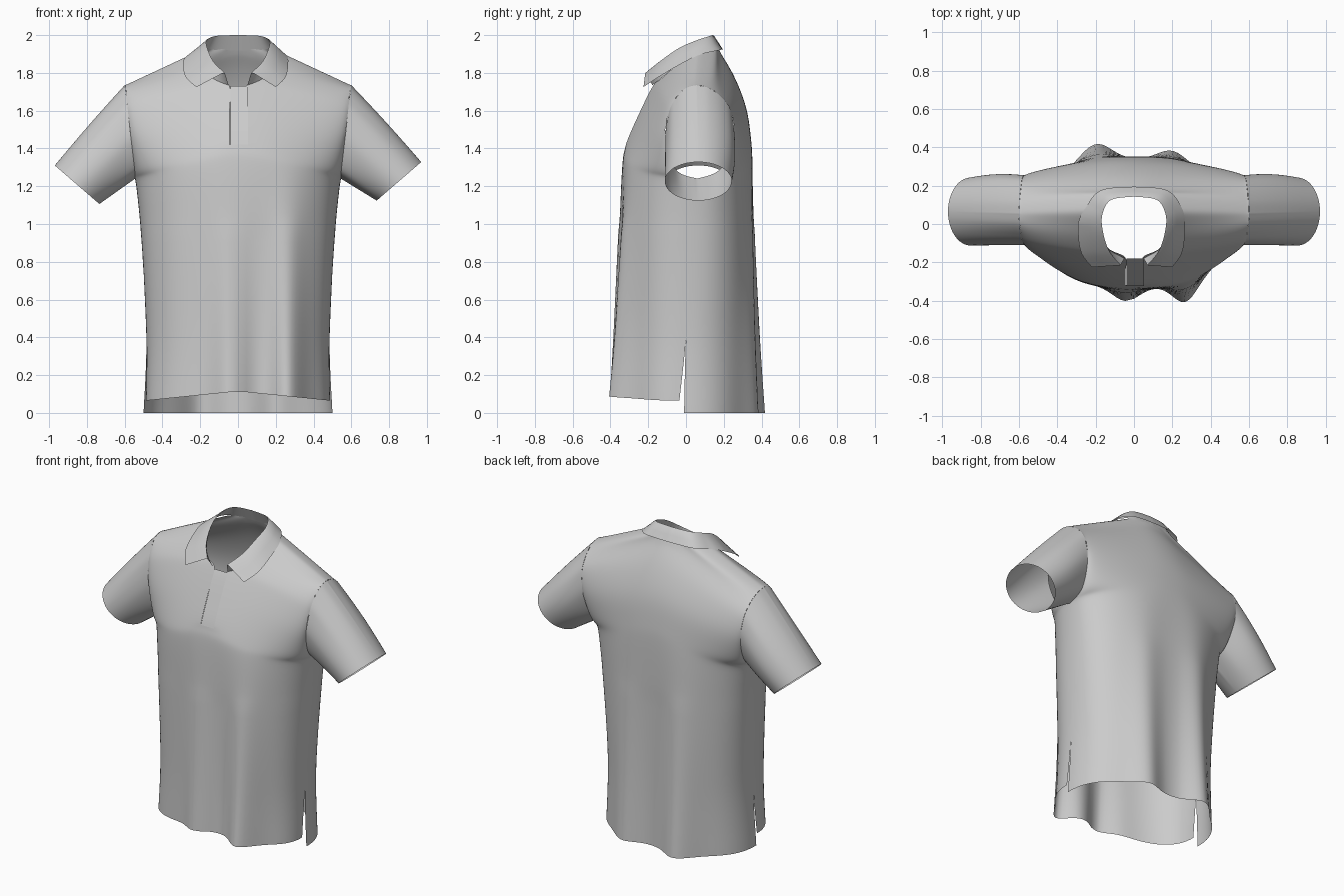
import bpy, bmesh, math
from mathutils import Vector

if "Cube" in bpy.data.objects:
    bpy.data.objects.remove(bpy.data.objects["Cube"])

K, N = 8, 30      # steps between key rows, columns per half panel


def smooth_path(pts, k=K):
    """Catmull-Rom curve through the key points."""
    p = [Vector(q) for q in pts]
    p = [p[0]] + p + [p[-1]]
    out = []
    for i in range(1, len(p) - 2):
        a, b, c, d = p[i - 1:i + 3]
        for s in range(k):
            t = s / k
            out.append(0.5 * (2 * b + (c - a) * t + (2 * a - 5 * b + 4 * c - d) * t * t
                              + (3 * b - a - 3 * c + d) * t ** 3))
    return out + [p[-2]]


def add_grid(bm, rows, skip=lambda r, c: False):
    vs = [[bm.verts.new(p) for p in row] for row in rows]
    for r in range(len(vs) - 1):
        for c in range(len(vs[0]) - 1):
            if not skip(r, c):
                bm.faces.new((vs[r][c], vs[r][c + 1], vs[r + 1][c + 1], vs[r + 1][c]))


def finish(name, bm, weld=0.0005, relax=0):
    bmesh.ops.remove_doubles(bm, verts=bm.verts, dist=weld)
    bmesh.ops.delete(bm, geom=[v for v in bm.verts if not v.link_faces], context='VERTS')
    inner = [v for v in bm.verts if v.co.z > 1.0 and not v.is_boundary]
    for _ in range(relax):
        bmesh.ops.smooth_vert(bm, verts=inner, factor=0.5,
                              use_axis_x=True, use_axis_y=True, use_axis_z=True)
    bmesh.ops.recalc_face_normals(bm, faces=bm.faces)
    me = bpy.data.meshes.new(name)
    bm.to_mesh(me)
    bm.free()
    ob = bpy.data.objects.new(name, me)
    bpy.context.collection.objects.link(ob)
    return ob


def gauss(x, c, w):
    return math.exp(-((x - c) / w) ** 2)


def front_fold(x):
    return -0.078 * gauss(x, -0.04, 0.095) - 0.115 * gauss(x, 0.27, 0.09)


def back_fold(x):
    return 0.09 * gauss(x, -0.2, 0.11) + 0.055 * gauss(x, 0.2, 0.1)


# Key rows: inner edge (placket / neckline) and outer edge (side seam / armhole)
C = 0.045
front_in = [(C, -.33, .11), (C, -.33, .4), (C, -.335, .9), (C, -.337, 1.3), (C, -.318, 1.42),
            (C, -.25, 1.58), (C, -.175, 1.73), (.13, -.13, 1.77), (.19, -.05, 1.84), (.21, .06, 1.92)]
front_out = [(.487, -.035, .065), (.485, 0, .4), (.51, .03, .9), (.545, .06, 1.24), (.547, -.05, 1.285),
             (.565, -.107, 1.44), (.582, -.09, 1.59), (.59, -.05, 1.67), (.597, .0, 1.72), (.6, .055, 1.735)]
back_in = [(C, .34, 0), (C, .34, .4), (C, .345, .9), (C, .352, 1.3), (C, .345, 1.45),
           (C, .32, 1.62), (C, .255, 1.79), (C, .178, 1.918), (.15, .155, 1.923), (.21, .06, 1.92)]
back_out = [(.5, -.01, 0), (.485, 0, .4), (.51, .03, .9), (.545, .06, 1.24), (.55, .18, 1.29),
            (.567, .25, 1.45), (.582, .24, 1.59), (.59, .19, 1.67), (.597, .12, 1.72), (.6, .055, 1.735)]
power = [(p, 0, 0) for p in (2.3, 2.3, 2.3, 2.2, 2.0, 1.8, 1.65, 1.45, 1.3, 1.1)]


def outer_edge(pts):
    return smooth_path(pts[:4]) + smooth_path(pts[3:])[1:]


def panel(bm, inn, out, fold, open_row):
    rows = []
    for a, b, p in zip(smooth_path(inn), outer_edge(out), smooth_path(power)):
        p = p.x
        half = []
        for j in range(N + 1):
            t = math.sin(j / N * math.pi / 2)
            q = a.lerp(b, t)
            q.y = b.y + (a.y - b.y) * max(0, 1 - t ** p) ** (1 / p)
            half.append(q)
        mid = [Vector((0, a.y, a.z))]
        row = [Vector((-q.x, q.y, q.z)) for q in reversed(half)] + mid + half
        for q in row:
            edge = 1 - min(1, abs(q.x) / b.x) ** 6
            q.y += fold(q.x) * max(0, 1 - q.z / 1.35) * edge
        rows.append(row)
    add_grid(bm, rows, lambda r, c: c in (N, N + 1) and r >= open_row)


# Shirt body: front panel (with placket slot) and longer back panel
bm = bmesh.new()
panel(bm, front_in, front_out, front_fold, 4 * K)
panel(bm, back_in, back_out, back_fold, 7 * K)
finish("shirt_body", bm, 0.004, relax=14)

# Sleeves: loft from the armhole to the cuff
hole = smooth_path(front_out[3:]) + smooth_path(back_out[3:])[::-1][1:]
length = [0]
for a, b in zip(hole, hole[1:]):
    length.append(length[-1] + (b - a).length)
top = length[len(smooth_path(front_out[3:])) - 1]
for side, name, drop in ((1, "sleeve_right", 0), (-1, "sleeve_left", 0.018)):
    rows = []
    for r in range(13):
        s = r / 12
        row = []
        for h, l in zip(hole, length):
            ang = math.pi * l / top if l <= top else math.pi * (1 + (l - top) / (length[-1] - top))
            cu = -math.cos(ang)
            cuff = Vector((.852 + .118 * cu, .065 - .177 * math.sin(ang), 1.226 + .102 * cu - drop))
            q = h.lerp(cuff, s)
            q.y += .012 * math.sin(math.pi * s) * max(0, -math.sin(ang))
            q.z += .006 * math.sin(math.pi * s) * max(0, cu)
            row.append(Vector((q.x * side, q.y, q.z)))
        rows.append(row)
    bm = bmesh.new()
    add_grid(bm, rows)
    finish(name, bm)

# Collar: stand rising from the neckline, rolled over into the pointed leaf
neck = [(.05, -.178, 1.735), (.13, -.133, 1.77), (.19, -.05, 1.84), (.21, .06, 1.92), (.15, .155, 1.923), (0, .178, 1.918)]
roll = [(.07, -.215, 1.80), (.13, -.14, 1.86), (.162, -.04, 1.93), (.165, .05, 1.97), (.12, .125, 1.995), (0, .143, 2.0)]
leaf = [(.2, -.225, 1.725), (.25, -.15, 1.775), (.265, -.04, 1.84), (.255, .07, 1.895), (.175, .175, 1.92), (0, .195, 1.925)]
curves = [smooth_path(c) for c in (neck, roll, leaf)]
bm = bmesh.new()
for side in (1, -1):
    shift = 1 if side > 0 else 1.1        # left point spreads a little wider
    rows = []
    for a, b, c in zip(*curves):
        near = b + (c - b) * 0.12
        near.z = b.z - 0.004
        end = Vector((c.x * (shift if c.y < 0 else 1 + (shift - 1) * max(0, 1 - c.y / .1)), c.y, c.z))
        prof = [a, a.lerp(b, .5), b, near, near.lerp(end, .5), end]
        rows.append([Vector((q.x * side, q.y, q.z)) for q in prof])
    add_grid(bm, rows)
finish("collar", bm)

# Button placket filling the slot below the collar
bm = bmesh.new()
rows = []
for q in smooth_path(front_in)[4 * K:6 * K + 1]:
    rows.append([Vector((x, q.y - .006, q.z)) for x in (-.04, -.02, .0, .025, .052)])
add_grid(bm, rows)
finish("placket", bm)

# Smooth shading, with seams and the collar roll kept crisp
bpy.ops.object.select_all(action='DESELECT')
for ob in bpy.context.collection.objects:
    ob.select_set(True)
    bpy.context.view_layer.objects.active = ob
bpy.ops.object.shade_smooth_by_angle(angle=math.radians(50))
